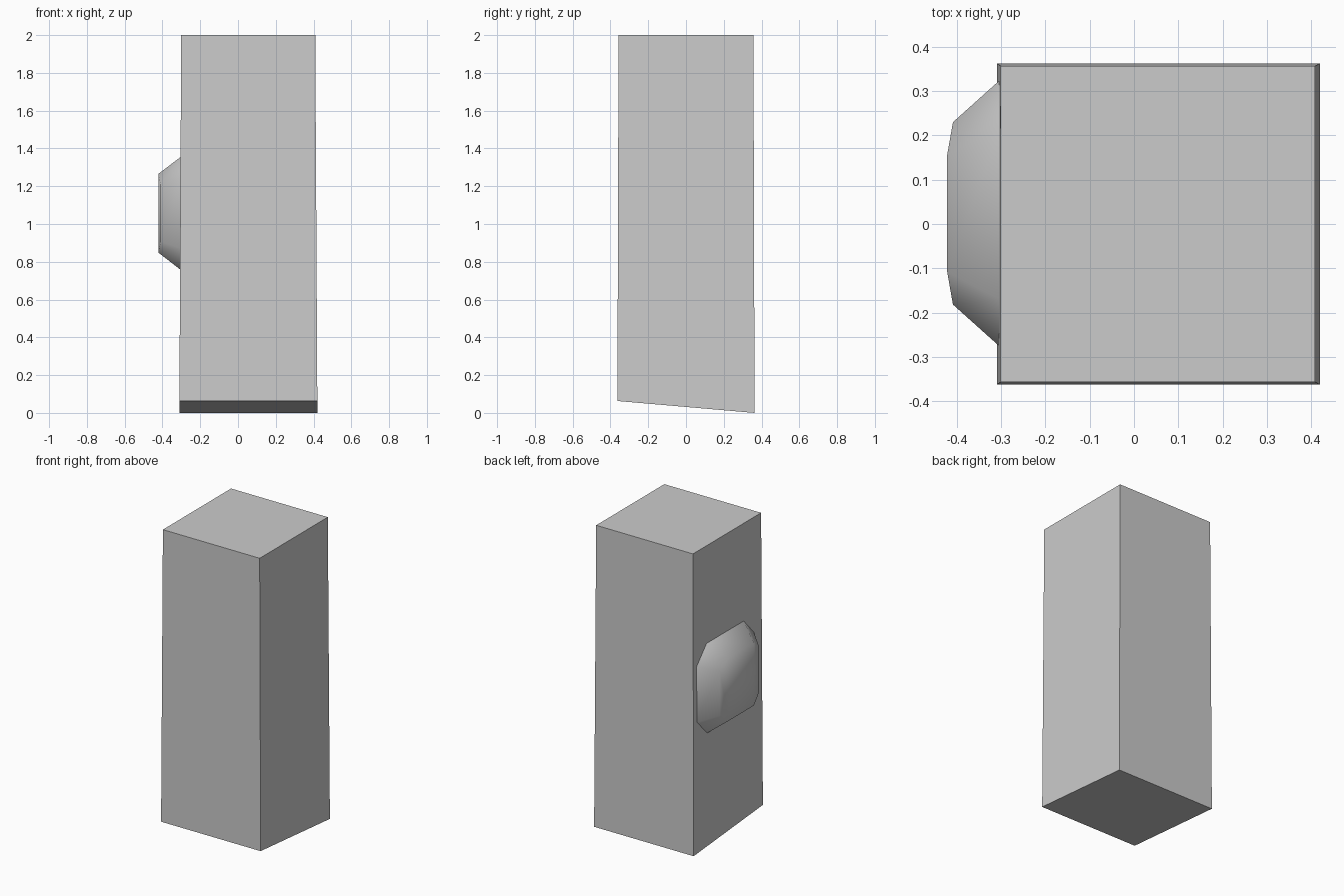
import bpy, bmesh

if "Cube" in bpy.data.objects:
    bpy.data.objects.remove(bpy.data.objects["Cube"])


def make_object(name, bm, smooth=False):
    bmesh.ops.recalc_face_normals(bm, faces=bm.faces)
    for f in bm.faces:
        f.smooth = smooth
    mesh = bpy.data.meshes.new(name)
    bm.to_mesh(mesh)
    bm.free()
    obj = bpy.data.objects.new(name, mesh)
    bpy.context.collection.objects.link(obj)
    return obj


# Post: slightly tapered block with a sloping underside
bm = bmesh.new()
bmesh.ops.create_cube(bm, size=1)
for v in bm.verts:
    sx, sy = (1 if c > 0 else -1 for c in v.co.xy)
    if v.co.z > 0:
        v.co = (0.054 + 0.355 * sx, 0.357 * sy, 2)
    else:
        v.co = (0.055 + 0.365 * sx, 0.363 * sy, 0 if sy > 0 else 0.063)
make_object("post", bm)


# Knob: eight-sided chamfered boss on the left face
def ring(bm, cy, cz, flat_y, side_y, flat_z, side_z, x_mid, x_side):
    quarter = [(side_y, flat_z, x_side), (flat_y, side_z, x_mid)]
    pts = quarter + [(-y, z, x) for y, z, x in reversed(quarter)]
    pts += [(-y, -z, x) for y, z, x in pts]
    return [bm.verts.new((x, cy + y, cz + z)) for y, z, x in pts]


bm = bmesh.new()
base = ring(bm, 0.024, 1.056, 0.195, 0.302, 0.185, 0.3, -0.302, -0.302)
rim = ring(bm, 0.024, 1.057, 0.132, 0.206, 0.15, 0.208, -0.422, -0.409)
for i in range(8):
    j = (i + 1) % 8
    bm.faces.new((base[i], base[j], rim[j], rim[i]))
# Gently bowed outer face in three panels
for quad in ((0, 1, 6, 7), (1, 2, 5, 6), (2, 3, 4, 5)):
    bm.faces.new([rim[k] for k in quad])
make_object("side_knob", bm, smooth=True)
